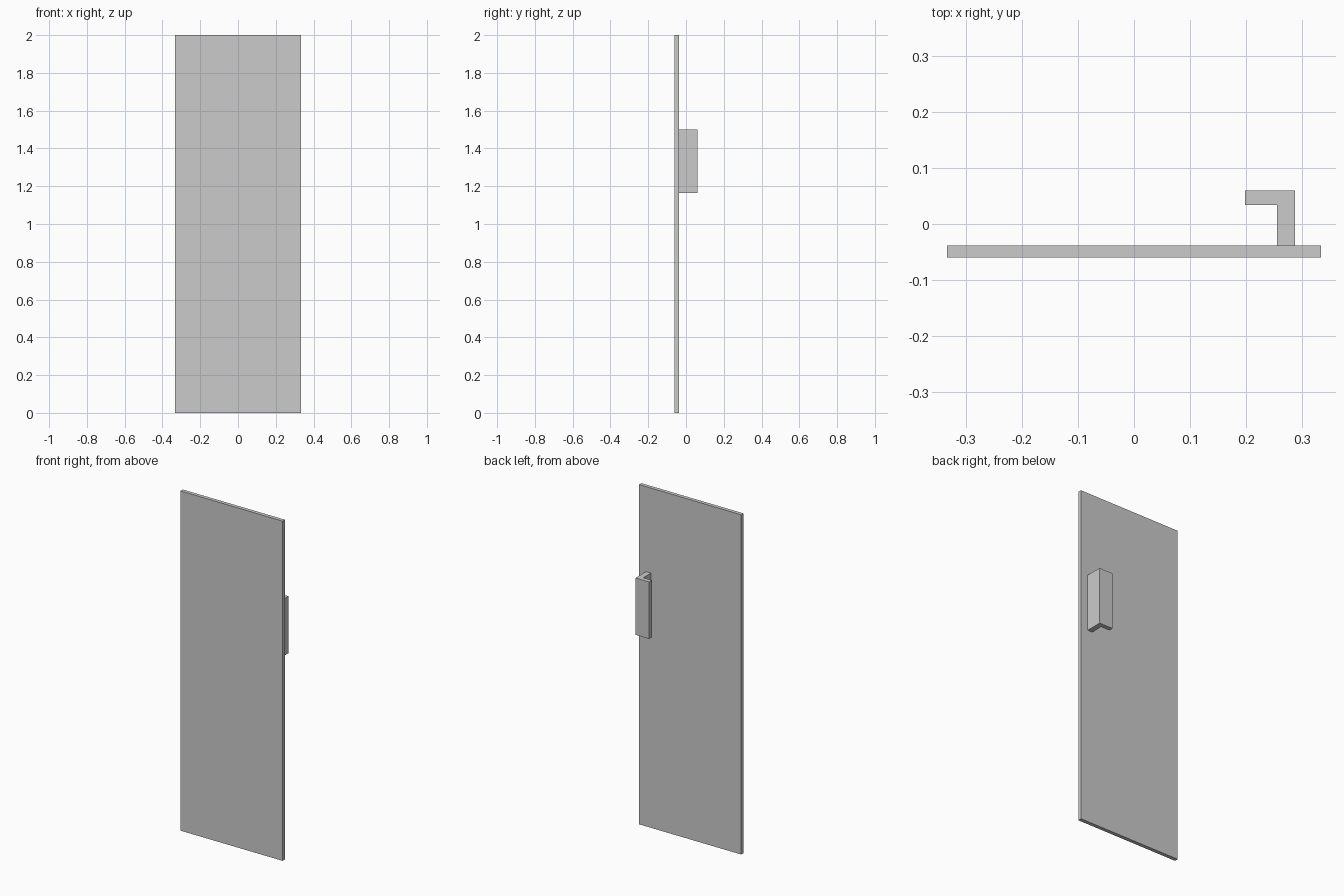
import bpy
import bmesh

if "Cube" in bpy.data.objects:
    bpy.data.objects.remove(bpy.data.objects["Cube"])


def extrude_profile(name, points, z0, z1):
    """Make a flat-shaded solid by extruding an xy outline from z0 to z1."""
    bm = bmesh.new()
    face = bm.faces.new([bm.verts.new((x, y, z0)) for x, y in points])
    result = bmesh.ops.extrude_face_region(bm, geom=[face])
    top = [v for v in result["geom"] if isinstance(v, bmesh.types.BMVert)]
    bmesh.ops.translate(bm, verts=top, vec=(0, 0, z1 - z0))
    bmesh.ops.recalc_face_normals(bm, faces=bm.faces)
    mesh = bpy.data.meshes.new(name)
    bm.to_mesh(mesh)
    bm.free()
    obj = bpy.data.objects.new(name, mesh)
    bpy.context.collection.objects.link(obj)
    return obj


# Thin door panel
W, FRONT, BACK = 0.333, -0.06, -0.038
extrude_profile("door_panel", [(-W, FRONT), (W, FRONT), (W, BACK), (-W, BACK)], 0, 2)

# L-shaped pull handle on the rear face
handle = [(0.255, BACK), (0.287, BACK), (0.287, 0.06),
          (0.198, 0.06), (0.198, 0.034), (0.255, 0.034)]
extrude_profile("door_handle", handle, 1.165, 1.5)
